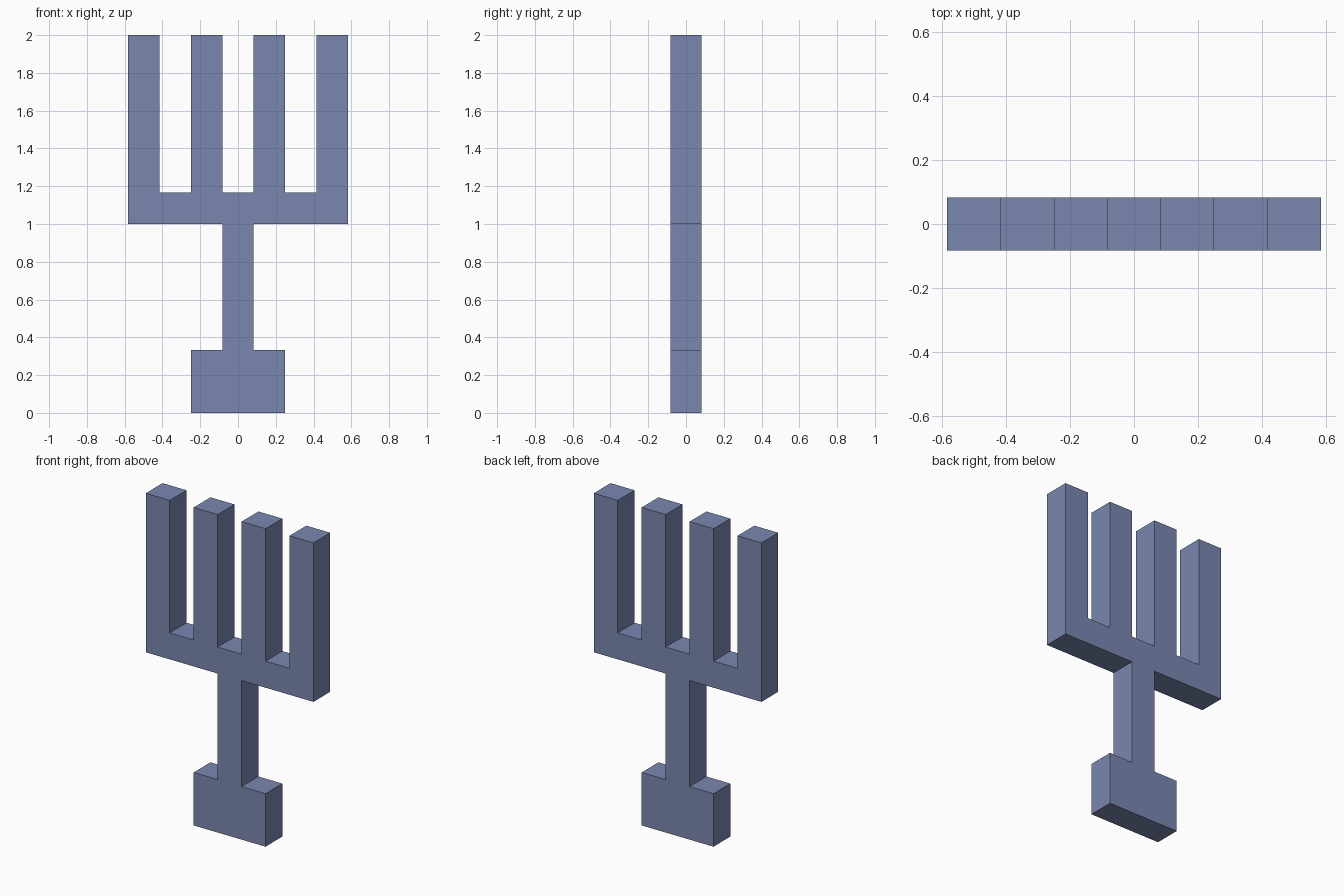
import bpy
import bmesh

if "Cube" in bpy.data.objects:
    bpy.data.objects.remove(bpy.data.objects["Cube"])

U = 1 / 6            # module: every width is a whole number of these
DEPTH = U

# Single flat colour
blue = bpy.data.materials.new("slate blue")
blue.diffuse_color = (0.195, 0.242, 0.434, 1.0)
blue.use_nodes = True
blue.node_tree.nodes["Principled BSDF"].inputs["Base Color"].default_value = blue.diffuse_color

# Right half of the front outline, in modules, from bottom to top centre
half = [
    (1.5, 0), (1.5, 2),                # grip block
    (0.5, 2), (0.5, 6),                # stem
    (3.5, 6), (3.5, 12),               # crossbar and outer tine
    (2.5, 12), (2.5, 7),
    (1.5, 7), (1.5, 12),               # inner tine
    (0.5, 12), (0.5, 7),
]
outline = half + [(-x, z) for x, z in reversed(half)]

# Fill the mirrored outline and extrude it to full depth
bm = bmesh.new()
face = bm.faces.new([bm.verts.new((x * U, -DEPTH / 2, z * U)) for x, z in outline])
result = bmesh.ops.extrude_face_region(bm, geom=[face], use_keep_orig=True)
moved = [g for g in result["geom"] if isinstance(g, bmesh.types.BMVert)]
bmesh.ops.translate(bm, verts=moved, vec=(0, DEPTH, 0))
bmesh.ops.recalc_face_normals(bm, faces=bm.faces)

mesh = bpy.data.meshes.new("fork")
bm.to_mesh(mesh)
bm.free()
mesh.materials.append(blue)
bpy.context.collection.objects.link(bpy.data.objects.new("fork", mesh))
